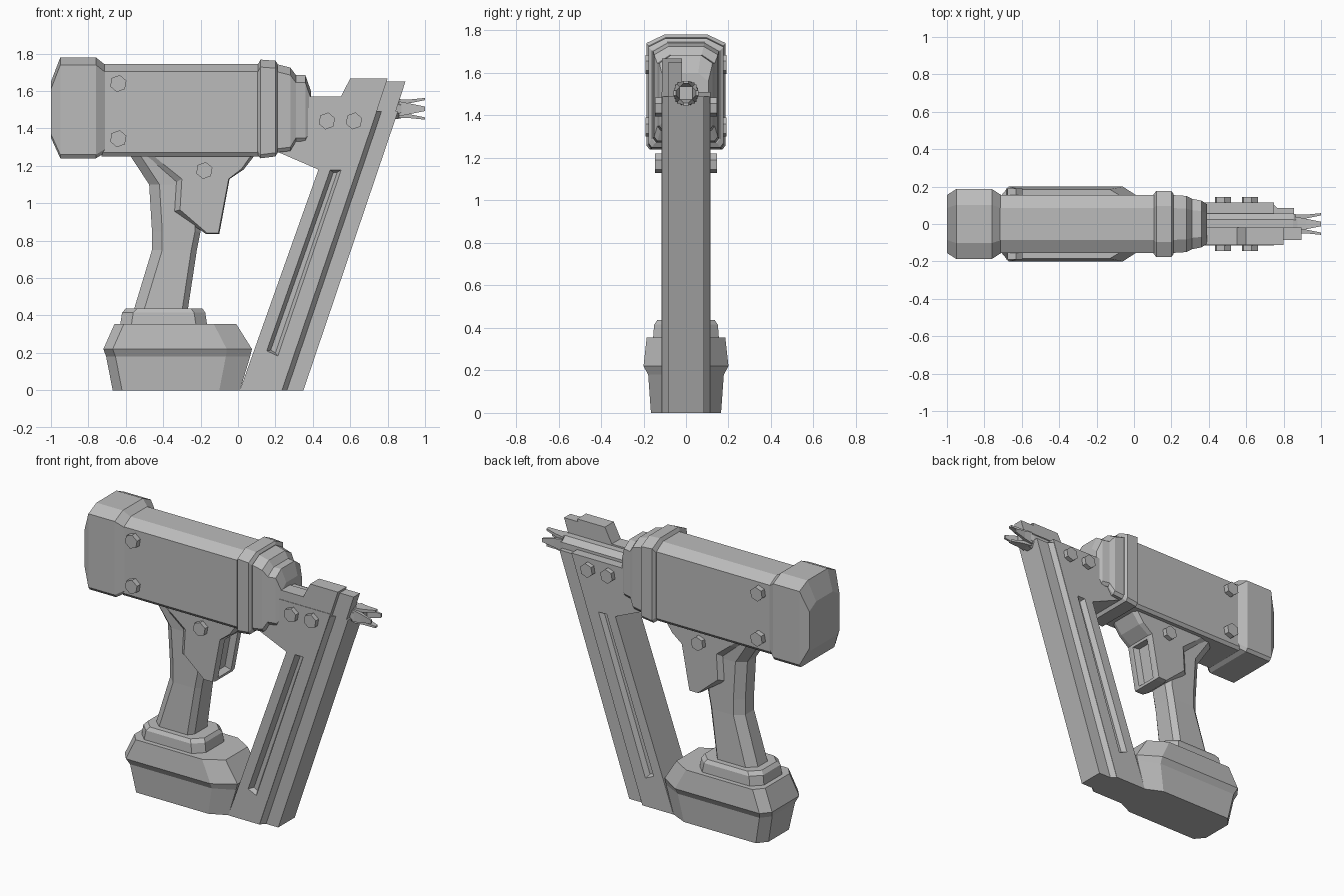
import bpy
import bmesh
import math

cube = bpy.data.objects.get("Cube")
if cube:
    bpy.data.objects.remove(cube, do_unlink=True)

grey = bpy.data.materials.new("mid_grey")
grey.use_nodes = True
colour = (0.5, 0.5, 0.5, 1)
grey.diffuse_color = colour
grey.node_tree.nodes["Principled BSDF"].inputs["Base Color"].default_value = colour


def finish(name, bm):
    bmesh.ops.recalc_face_normals(bm, faces=bm.faces)
    mesh = bpy.data.meshes.new(name)
    bm.to_mesh(mesh)
    bm.free()
    mesh.materials.append(grey)
    obj = bpy.data.objects.new(name, mesh)
    bpy.context.collection.objects.link(obj)
    return obj


def loft_mesh(rings):
    """Skin a list of equal-length rings and cap both ends."""
    bm = bmesh.new()
    loops = [[bm.verts.new(p) for p in ring] for ring in rings]
    n = len(loops[0])
    for a, b in zip(loops, loops[1:]):
        for i in range(n):
            j = (i + 1) % n
            bm.faces.new((a[i], a[j], b[j], b[i]))
    bm.faces.new(loops[0])
    bm.faces.new(loops[-1])
    bmesh.ops.recalc_face_normals(bm, faces=bm.faces)
    return bm


def loft(name, rings):
    return finish(name, loft_mesh(rings))


def side_ring(profile, y):
    return [(x, y, z) for x, z in profile]


def prism(name, profile, y0, y1):
    return loft(name, [side_ring(profile, y0), side_ring(profile, y1)])


def mirrored(half, z):
    """Plan ring from (x, y) points on the left side."""
    pts = half + [(x, -y) for x, y in reversed(half)]
    return [(x, y, z) for x, y in pts]


# Housing sections: position, half width, bottom, top
def section(x, w, low, high, cut=0.04):
    half = [(w - 0.015, low), (w, low + 0.02), (w, high - cut), (w * 0.55, high)]
    pts = half + [(-y, z) for y, z in reversed(half)]
    return [(x, y, z) for y, z in pts]


housing = {
    "rear_cap": [(-1, 0.155, 1.35, 1.65), (-0.95, 0.187, 1.24, 1.78),
                 (-0.76, 0.187, 1.24, 1.78), (-0.71, 0.155, 1.27, 1.74)],
    "main_housing": [(-0.73, 0.155, 1.25, 1.745), (0.12, 0.155, 1.25, 1.745)],
    "front_collar": [(0.105, 0.16, 1.26, 1.74), (0.12, 0.177, 1.24, 1.768),
                     (0.2, 0.177, 1.25, 1.762), (0.212, 0.16, 1.27, 1.745)],
    "nose_cone": [(0.2, 0.155, 1.27, 1.745), (0.28, 0.15, 1.28, 1.725),
                  (0.31, 0.135, 1.33, 1.685), (0.36, 0.125, 1.33, 1.685),
                  (0.39, 0.105, 1.36, 1.6)],
}
for name, rows in housing.items():
    loft(name, [section(*row) for row in rows])


# Handle with chamfered back
def handle_ring(z, back, front, w=0.09):
    return mirrored([(back, w * 0.5), (back + 0.055, w),
                     (front - 0.03, w), (front, w * 0.65)], z)


loft("handle", [handle_ring(0.42, -0.56, -0.27, 0.1), handle_ring(0.75, -0.46, -0.22),
                handle_ring(0.85, -0.46, -0.2), handle_ring(1.1, -0.475, -0.2),
                handle_ring(1.26, -0.58, -0.2, 0.1)])

# Trigger housing, bevelled sides and a recessed front
outer = [(-0.56, 1.27), (-0.45, 1.2), (-0.335, 1.11), (-0.345, 0.955), (-0.17, 0.835),
         (-0.1, 0.835), (-0.045, 1.13), (0.03, 1.18), (0.1, 1.27)]
inner = [(-0.47, 1.27), (-0.4, 1.21), (-0.3, 1.13), (-0.31, 0.965), (-0.165, 0.84),
         (-0.105, 0.84), (-0.05, 1.13), (0.02, 1.185), (0.08, 1.27)]
bm = loft_mesh([side_ring(inner, -0.115), side_ring(outer, -0.085),
                side_ring(outer, 0.085), side_ring(inner, 0.115)])
bm.normal_update()
front = max(bm.faces, key=lambda f: f.normal.x * f.calc_area())
push = front.normal * -0.04
bmesh.ops.inset_region(bm, faces=[front], thickness=0.025)
bmesh.ops.inset_region(bm, faces=[front], thickness=0.015)
bmesh.ops.translate(bm, verts=front.verts, vec=push)
finish("trigger_housing", bm)


# Battery and the foot above it
def battery_ring(z, back, mid, front, w):
    return mirrored([(back, w - 0.06), (back + 0.05, w), (mid, w), (front, 0.113)], z)


loft("battery", [battery_ring(0, -0.67, -0.1, 0.01, 0.165),
                 battery_ring(0.18, -0.705, -0.065, 0.065, 0.178),
                 battery_ring(0.22, -0.72, -0.06, 0.075, 0.2),
                 battery_ring(0.355, -0.66, -0.13, -0.01, 0.185)])


def foot_ring(z, back, front, w):
    return mirrored([(back, w - 0.06), (back + 0.06, w),
                     (front - 0.06, w), (front, w - 0.06)], z)


loft("handle_foot", [foot_ring(0.35, -0.63, -0.165, 0.155),
                     foot_ring(0.415, -0.62, -0.175, 0.15),
                     foot_ring(0.437, -0.6, -0.19, 0.135)])

# Magazine with a tapered slot cut in both sides
magazine = prism("magazine", [(0.01, 0), (0.43, 1.18), (0.21, 1.275), (0.21, 1.51),
                              (0.748, 1.51), (0.235, 0)], -0.115, 0.115)
slot = [(0.15, 0.21), (0.49, 1.18), (0.555, 1.18), (0.215, 0.18)]
floor = [(0.175, 0.215), (0.51, 1.165), (0.53, 1.165), (0.2, 0.2)]
cutters = []
for side in (-1, 1):
    cutter = loft("slot_cutter", [side_ring(slot, side * 0.12), side_ring(floor, side * 0.085)])
    cutter.hide_render = True
    mod = magazine.modifiers.new("slot", "BOOLEAN")
    mod.operation = "DIFFERENCE"
    mod.solver = "EXACT"
    mod.object = cutter
    cutters.append(cutter)
graph = bpy.context.evaluated_depsgraph_get()
cut_mesh = bpy.data.meshes.new_from_object(magazine.evaluated_get(graph))
magazine.modifiers.clear()
magazine.data = cut_mesh
for cutter in cutters:
    bpy.data.objects.remove(cutter, do_unlink=True)


# Leading rail and the raised guard at its top
def rail_ring(x, z):
    return mirrored([(x - 0.01, 0.113), (x, 0.113), (x + 0.027, 0.085), (x + 0.115, 0.085)], z)


loft("magazine_rail", [rail_ring(0.235, 0), rail_ring(0.74, 1.49)])
prism("nose_guard", [(0.36, 1.45), (0.36, 1.57), (0.55, 1.57), (0.6, 1.667),
                     (0.8, 1.667), (0.727, 1.45)], -0.112, -0.02)
prism("rail_tip", [(0.72, 1.45), (0.79, 1.65), (0.895, 1.65), (0.83, 1.45)], -0.085, -0.02)


# Barrel and its four gripping teeth
def octagon(x, r):
    angles = [math.radians(22.5 + 45 * i) for i in range(8)]
    return [(x, r * math.cos(a), 1.505 + r * math.sin(a)) for a in angles]


loft("barrel", [octagon(0.36, 0.06), octagon(0.85, 0.06), octagon(0.91, 0.045)])


def tooth_ring(x, r, w, thick, turn):
    c, s = math.cos(turn), math.sin(turn)
    pts = [(r, -w), (r, w), (r - thick, w), (r - thick, -w)]
    return [(x, a * c - b * s, 1.505 + a * s + b * c) for a, b in pts]


for i in range(4):
    turn = i * math.pi / 2
    loft("muzzle_tooth", [tooth_ring(0.86, 0.05, 0.04, 0.02, turn),
                          tooth_ring(0.92, 0.05, 0.028, 0.02, turn),
                          tooth_ring(1.0, 0.058, 0.012, 0.012, turn)])


# Hexagonal bolts on both sides
def hexagon(x, z, y, r):
    angles = [math.radians(20 + 60 * i) for i in range(6)]
    return [(x + r * math.cos(a), y, z + r * math.sin(a)) for a in angles]


bolts = [(-0.64, 1.64, 0.19), (-0.64, 1.345, 0.19), (-0.18, 1.175, 0.145),
         (0.475, 1.44, 0.145), (0.62, 1.44, 0.145)]
for x, z, reach in bolts:
    for side in (-1, 1):
        loft("bolt", [hexagon(x, z, side * (reach - 0.06), 0.046),
                      hexagon(x, z, side * reach, 0.046)])
